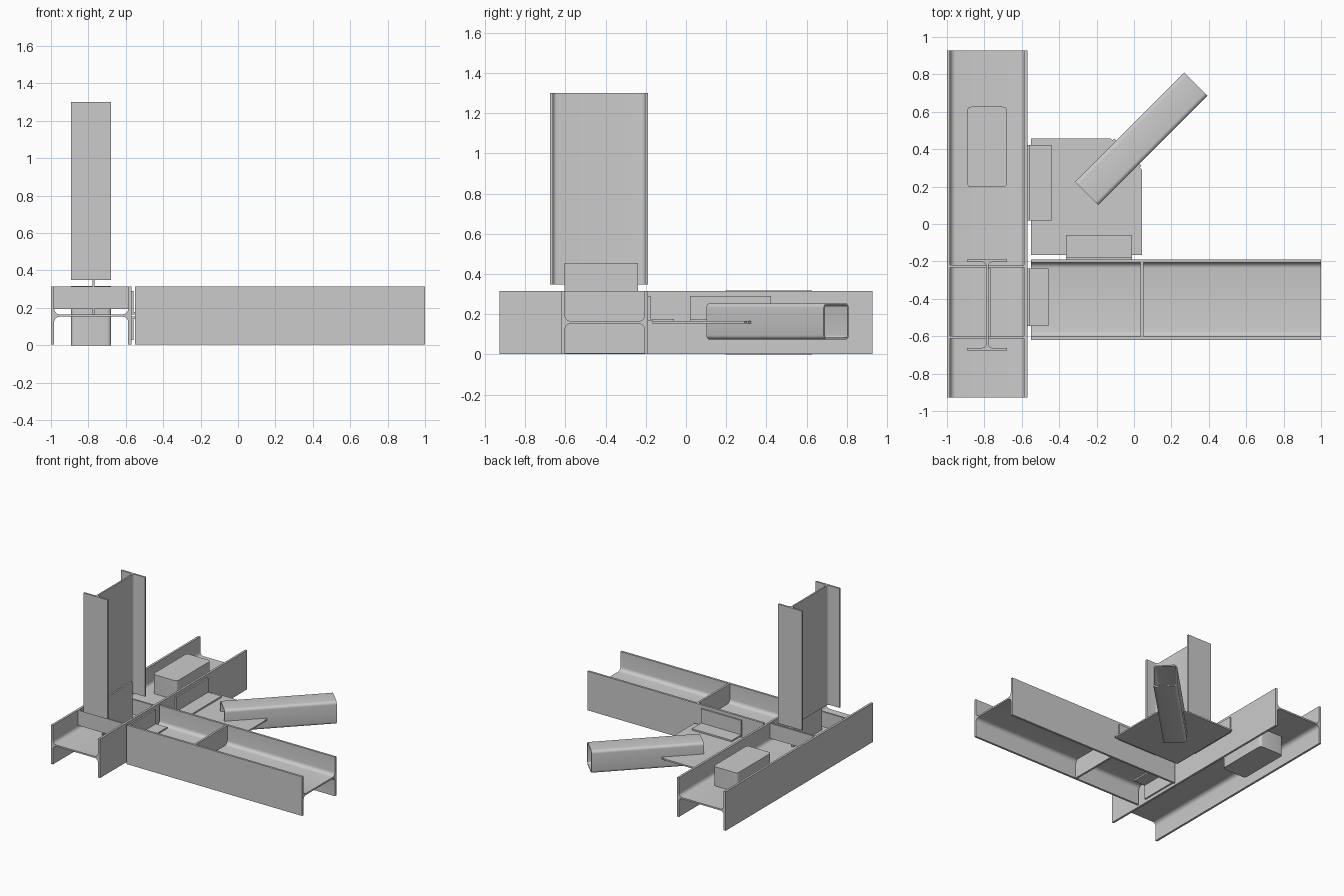
import bpy, bmesh
from math import sin, cos, radians, pi
from mathutils import Vector, Matrix

if "Cube" in bpy.data.objects:
    bpy.data.objects.remove(bpy.data.objects["Cube"])

X, Y, Z = Vector((1, 0, 0)), Vector((0, 1, 0)), Vector((0, 0, 1))


def finish(name, bm):
    bmesh.ops.recalc_face_normals(bm, faces=bm.faces)
    me = bpy.data.meshes.new(name)
    bm.to_mesh(me)
    bm.free()
    ob = bpy.data.objects.new(name, me)
    bpy.context.collection.objects.link(ob)
    bpy.ops.object.select_all(action='DESELECT')
    ob.select_set(True)
    bpy.context.view_layer.objects.active = ob
    bpy.ops.object.shade_smooth_by_angle(angle=radians(30))
    return ob


def extrude(name, outer, origin, u, v, w, length, inner=None):
    """Sweep a profile in the u/v plane along w; an inner loop makes it hollow."""
    bm = bmesh.new()
    origin = Vector(origin)

    def ring(pts, t):
        return [bm.verts.new(origin + u * a + v * b + w * t) for a, b in pts]

    def bridge(r, s):
        n = len(r)
        for i in range(n):
            j = (i + 1) % n
            bm.faces.new((r[i], r[j], s[j], s[i]))

    a, b = ring(outer, 0), ring(outer, length)
    bridge(a, b)
    if inner:
        c, d = ring(inner, 0), ring(inner, length)
        bridge(c, d)
        bridge(a, c)
        bridge(b, d)
    else:
        bm.faces.new(a)
        bm.faces.new(b)
    return finish(name, bm)


def h_profile(depth, width, tf, tw, r):
    h = depth / 2
    q = [(h, width / 2), (h - tf, width / 2)]
    for i in range(6):
        t = -i * pi / 10
        q.append((h - tf - r + r * cos(t), tw / 2 + r + r * sin(t)))
    return (q + [(-a, b) for a, b in reversed(q)]
            + [(-a, -b) for a, b in q] + [(a, -b) for a, b in reversed(q)])


def rounded(w, h, r, n=5):
    pts = []
    for k, (sx, sy) in enumerate(((1, 1), (-1, 1), (-1, -1), (1, -1))):
        for i in range(n + 1):
            t = (k + i / n) * pi / 2
            pts.append((sx * (w / 2 - r) + r * cos(t), sy * (h / 2 - r) + r * sin(t)))
    return pts


def box(name, x0, x1, y0, y1, z0, z1):
    pts = [(x0, y0), (x1, y0), (x1, y1), (x0, y1)]
    return extrude(name, pts, (0, 0, z0), X, Y, Z, z1 - z0)


ZC = 0.159   # web mid height
T = 0.012    # plate thickness

# H-section beams and column
beam = h_profile(0.43, 0.312, 0.017, 0.012, 0.03)
extrude("main_beam", beam, (-0.785, -0.928, ZC), X, Z, Y, 1.856)
extrude("side_beam", beam, (-0.55, -0.404, ZC), Y, Z, X, 1.55)
extrude("column", h_profile(0.486, 0.214, 0.014, 0.012, 0.02),
        (-0.785, -0.433, 0.348), Y, X, Z, 0.952)

# Column tab and the stiffeners beneath it
box("column_tab", -0.779, -0.767, -0.605, -0.238, 0.165, 0.455)
for i, y in enumerate((-0.605, -0.225)):
    box(f"main_stiffener_{i}", -0.983, -0.587, y - 0.007, y + 0.007, 0.193, 0.314)

# Stiffeners in the side beam, above and below its web
for n, z0, z1 in (("upper", 0.165, 0.314), ("lower", 0.004, 0.153)):
    box("side_stiffener_" + n, 0.034, 0.05, -0.602, -0.206, z0, z1)

# Block through the main beam web
extrude("through_block", rounded(0.214, 0.43, 0.022), (-0.785, 0.412, 0), X, Y, Z, 0.318)

# Gusset plate with clipped corner and a tip for the brace
gusset = [(-0.55, -0.167), (0.042, -0.167), (0.042, 0.29), (0.03, 0.302), (0.04, 0.312),
          (-0.105, 0.457), (-0.115, 0.447), (-0.125, 0.457), (-0.55, 0.457)]
extrude("gusset", gusset, (0, 0, ZC - 0.006), X, Y, Z, T)

# Angle cleats: one leg on the supporting flange, one on the web or gusset
def cleat(name, origin, out, along, length, reach, up):
    pts = [(0, 0), (reach, 0), (reach, T), (T, T), (T, 0.125), (0, 0.125)]
    extrude(name, pts, origin, out, Z * up, along, length)

cleat("gusset_cleat_main", (-0.57, 0.02, 0.165), X, Y, 0.402, 0.128, 1)
cleat("gusset_cleat_side", (-0.363, -0.189, 0.165), Y, X, 0.353, 0.13, 1)
cleat("beam_cleat_upper", (-0.57, -0.546, 0.165), X, Y, 0.308, 0.112, 1)
cleat("beam_cleat_lower", (-0.57, -0.546, 0.153), X, Y, 0.308, 0.112, -1)

# Hollow diagonal brace
d = Vector((1, 1, 0)).normalized()
s = Vector((-1, 1, 0)).normalized()
extrude("brace", rounded(0.176, 0.18, 0.022), (-0.253, 0.164, 0.164), s, Z, d, 0.825,
        rounded(0.158, 0.162, 0.013))
